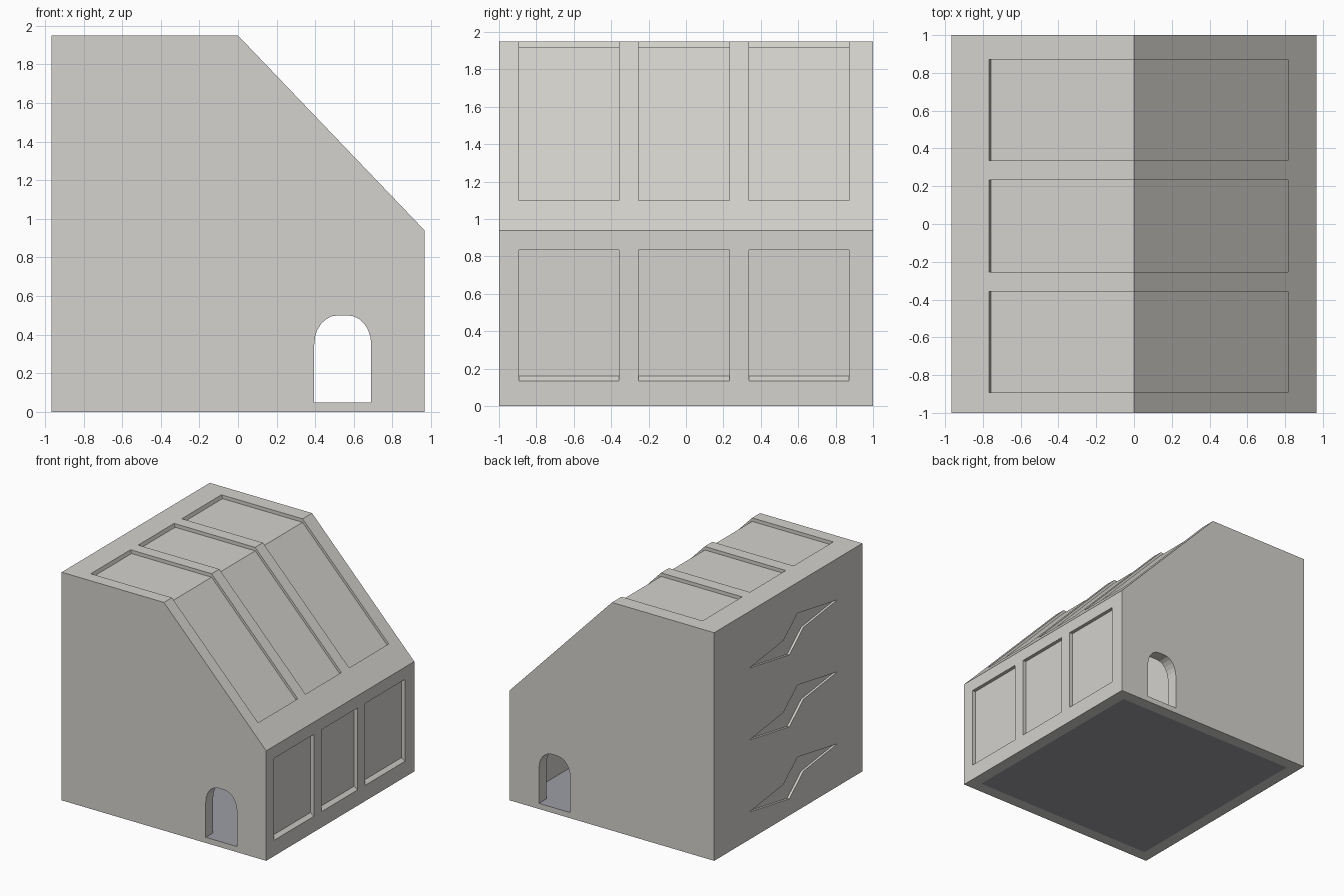
import bpy, bmesh, math

if "Cube" in bpy.data.objects:
    bpy.data.objects.remove(bpy.data.objects["Cube"])


def material(name, col):
    m = bpy.data.materials.new(name)
    m.diffuse_color = (*col, 1)
    m.use_nodes = True
    m.node_tree.nodes["Principled BSDF"].inputs["Base Color"].default_value = m.diffuse_color
    return m


stone = material("warm_light_grey", (0.66, 0.645, 0.61))
slate = material("cool_mid_grey", (0.34, 0.34, 0.38))


def prism(name, pts, axis, a, b, mat=stone):
    """Extrude a profile: (x, z) points along y, or (y, z) points along x."""
    bm = bmesh.new()
    vs = [bm.verts.new((u, a, v) if axis == "y" else (a, u, v)) for u, v in pts]
    f = bm.faces.new(vs)
    ext = bmesh.ops.extrude_face_region(bm, geom=[f])
    d = (0, b - a, 0) if axis == "y" else (b - a, 0, 0)
    bmesh.ops.translate(bm, vec=d,
                        verts=[g for g in ext["geom"] if isinstance(g, bmesh.types.BMVert)])
    bmesh.ops.recalc_face_normals(bm, faces=bm.faces[:])
    me = bpy.data.meshes.new(name)
    bm.to_mesh(me)
    bm.free()
    ob = bpy.data.objects.new(name, me)
    bpy.context.collection.objects.link(ob)
    me.materials.append(mat)
    return ob


def cut(target, cutter):
    """Apply a boolean difference and discard the cutter."""
    cutter.hide_render = True
    mod = target.modifiers.new("cut", "BOOLEAN")
    mod.operation = "DIFFERENCE"
    mod.solver = "EXACT"
    mod.object = cutter
    bpy.context.view_layer.objects.active = target
    bpy.ops.object.modifier_apply(modifier=mod.name)
    bpy.data.objects.remove(cutter)


L, R, TOP, EAVE = -0.967, 0.967, 1.95, 0.94
slope = (TOP - EAVE) / R


def roof(x):
    return TOP - slope * x


# house shell, hollow and open below
house = prism("house_shell", [(L, 0), (R, 0), (R, EAVE), (0, TOP), (L, TOP)], "y", -1, 1)
t = 0.1
k = -0.042
cut(house, prism("cavity", [(L + t, -0.2), (R - t, -0.2), (R - t, EAVE - 0.04),
                            (k, TOP - t), (L + t, TOP - t)], "y", -1 + t, 1 - t))

# arched doorway through front and back walls
x0, x1, zs, zt = 0.395, 0.69, 0.35, 0.5
rx = 0.12
arch = [(x0, 0.048), (x1, 0.048)]
for i in range(7):
    a = math.pi / 2 * i / 6
    arch.append((x1 - rx + rx * math.cos(a), zs + (zt - zs) * math.sin(a)))
for i in range(7):
    a = math.pi / 2 * (1 + i / 6)
    arch.append((x0 + rx + rx * math.cos(a), zs + (zt - zs) * math.sin(a)))
cut(house, prism("doorway", arch, "y", -1.2, 1.2))

# recessed roof panels and wall windows, three bays
d = 0.03
for ya, yb in ((-0.893, -0.357), (-0.253, 0.232), (0.337, 0.872)):
    cut(house, prism("roof_recess", [(-0.757, TOP - d), (0, TOP - d), (0.815, roof(0.815) - d),
                                     (0.815, roof(0.815) + 0.2), (0.1, TOP + 0.2),
                                     (-0.77, TOP + 0.2), (-0.767, TOP)], "y", ya, yb))
    cut(house, prism("window_recess", [(R - d, 0.16), (R, 0.135), (R + 0.1, 0.05),
                                       (R + 0.1, 0.835), (R - d, 0.835)], "y", ya, yb))

# zigzag grooves stacked on the left wall
half = [(0.595, -0.065), (0.135, -0.005), (-0.055, 0.157)]
zig = half + [(-y, -z) for y, z in half]
for zc in (1.53, 0.915, 0.30):
    cut(house, prism("zigzag_groove", [(y - 0.07, zc + z) for y, z in zig], "x", L - 0.1, L + 0.02))

# door sills share the floor colour
me = house.data
me.materials.clear()
me.materials.append(stone)
me.materials.append(slate)
for p in me.polygons:
    sill = p.normal.z > 0.9 and 0.03 < p.center.z < 0.07
    p.material_index = 1 if sill else 0

# floor slab
prism("floor", [(L + t, 0), (R - t, 0), (R - t, 0.048), (L + t, 0.048)], "y", -1 + t, 1 - t, slate)
